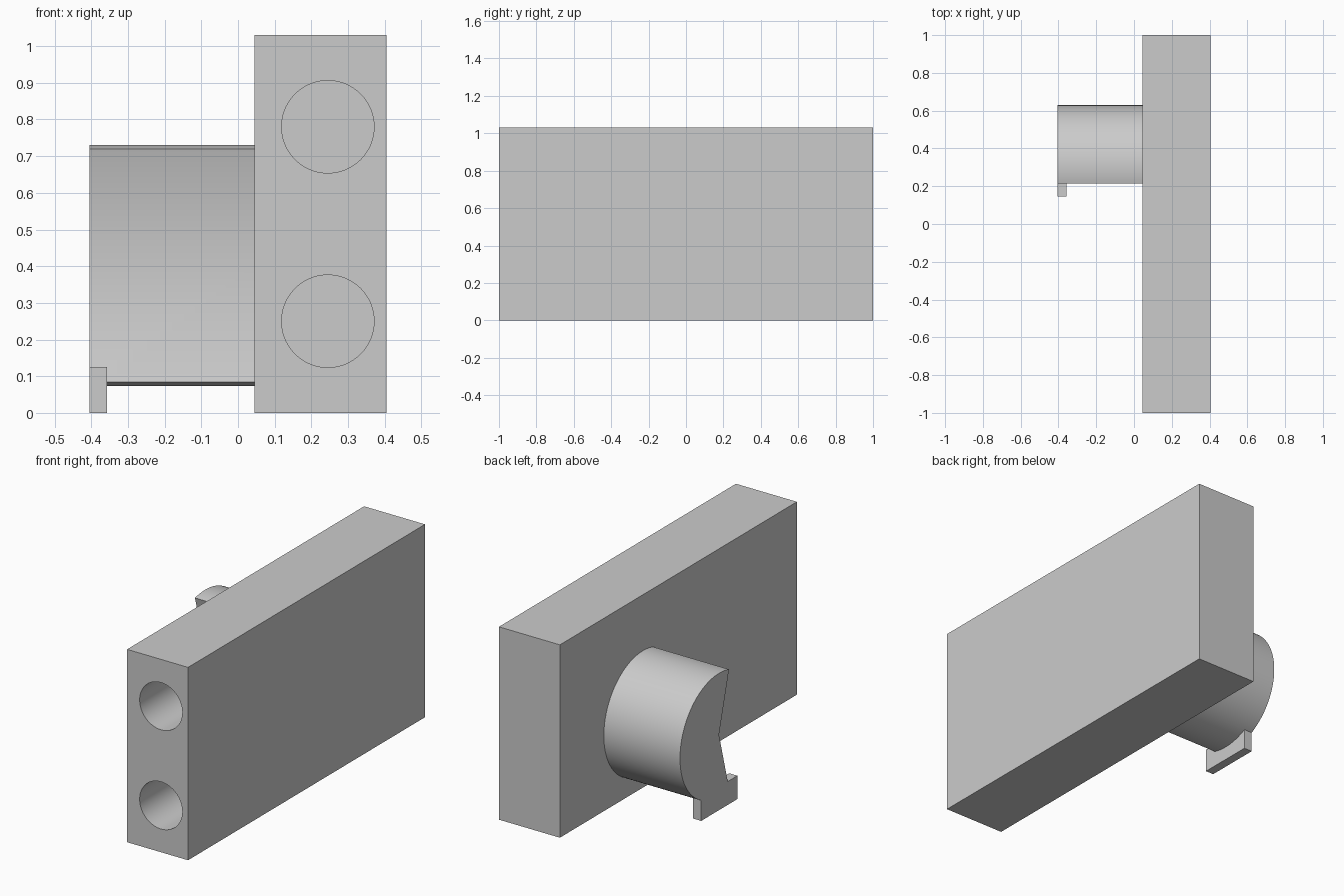
import bpy, bmesh
from math import cos, sin, pi, atan2
from mathutils import Matrix, Vector

default = bpy.data.objects.get("Cube")
if default:
    bpy.data.objects.remove(default, do_unlink=True)

grey = bpy.data.materials.new("light grey")
grey.use_nodes = True
colour = (0.6, 0.6, 0.6, 1)
grey.diffuse_color = colour
grey.node_tree.nodes["Principled BSDF"].inputs["Base Color"].default_value = colour


def finish(name, bm):
    bmesh.ops.recalc_face_normals(bm, faces=bm.faces)
    mesh = bpy.data.meshes.new(name)
    bm.to_mesh(mesh)
    bm.free()
    mesh.materials.append(grey)
    ob = bpy.data.objects.new(name, mesh)
    bpy.context.collection.objects.link(ob)
    return ob


def box(name, low, high):
    low, high = Vector(low), Vector(high)
    bm = bmesh.new()
    bmesh.ops.create_cube(bm, size=1)
    bmesh.ops.scale(bm, vec=high - low, verts=bm.verts)
    bmesh.ops.translate(bm, vec=(low + high) / 2, verts=bm.verts)
    return finish(name, bm)


def combine(target, other, operation):
    mod = target.modifiers.new(operation.lower(), "BOOLEAN")
    mod.operation, mod.object, mod.solver = operation, other, "EXACT"
    bpy.ops.object.select_all(action="DESELECT")
    bpy.context.view_layer.objects.active = target
    target.select_set(True)
    bpy.ops.object.modifier_apply(modifier=mod.name)
    bpy.data.objects.remove(other, do_unlink=True)


def smooth(ob):
    bpy.ops.object.select_all(action="DESELECT")
    bpy.context.view_layer.objects.active = ob
    ob.select_set(True)
    bpy.ops.object.shade_smooth_by_angle(angle=pi / 6)


# Main slab with two blind round sockets in its front end
body = box("body", (0.045, -1, 0), (0.405, 1, 1.03))
for z in (0.25, 0.78):
    bm = bmesh.new()
    bmesh.ops.create_cone(bm, cap_ends=True, segments=96, radius1=0.126, radius2=0.126,
                          depth=1.1, matrix=Matrix.Translation((0.245, -0.55, z))
                          @ Matrix.Rotation(pi / 2, 4, "X"))
    combine(body, finish("socket_cutter", bm), "DIFFERENCE")
smooth(body)

# Side drum: a round boss with a wedge cut from its front, apex on the axis
axis_y, axis_z, radius, steps = 0.30, 0.402, 0.329, 96
limit = atan2(0.32, -0.085)
outline = [(axis_y, axis_z)]
for i in range(steps + 1):
    a = limit - 2 * limit * i / steps
    outline.append((axis_y + radius * cos(a), axis_z + radius * sin(a)))
bm = bmesh.new()
face = bm.faces.new([bm.verts.new((-0.405, y, z)) for y, z in outline])
extruded = bmesh.ops.extrude_face_region(bm, geom=[face], use_keep_orig=True)
bmesh.ops.translate(bm, vec=(0.45, 0, 0),
                    verts=[v for v in extruded["geom"] if isinstance(v, bmesh.types.BMVert)])
drum = finish("side_drum", bm)

# Foot tab flush with the drum's outer end
combine(drum, box("foot_tab", (-0.405, 0.145, 0), (-0.357, 0.45, 0.125)), "UNION")
smooth(drum)
